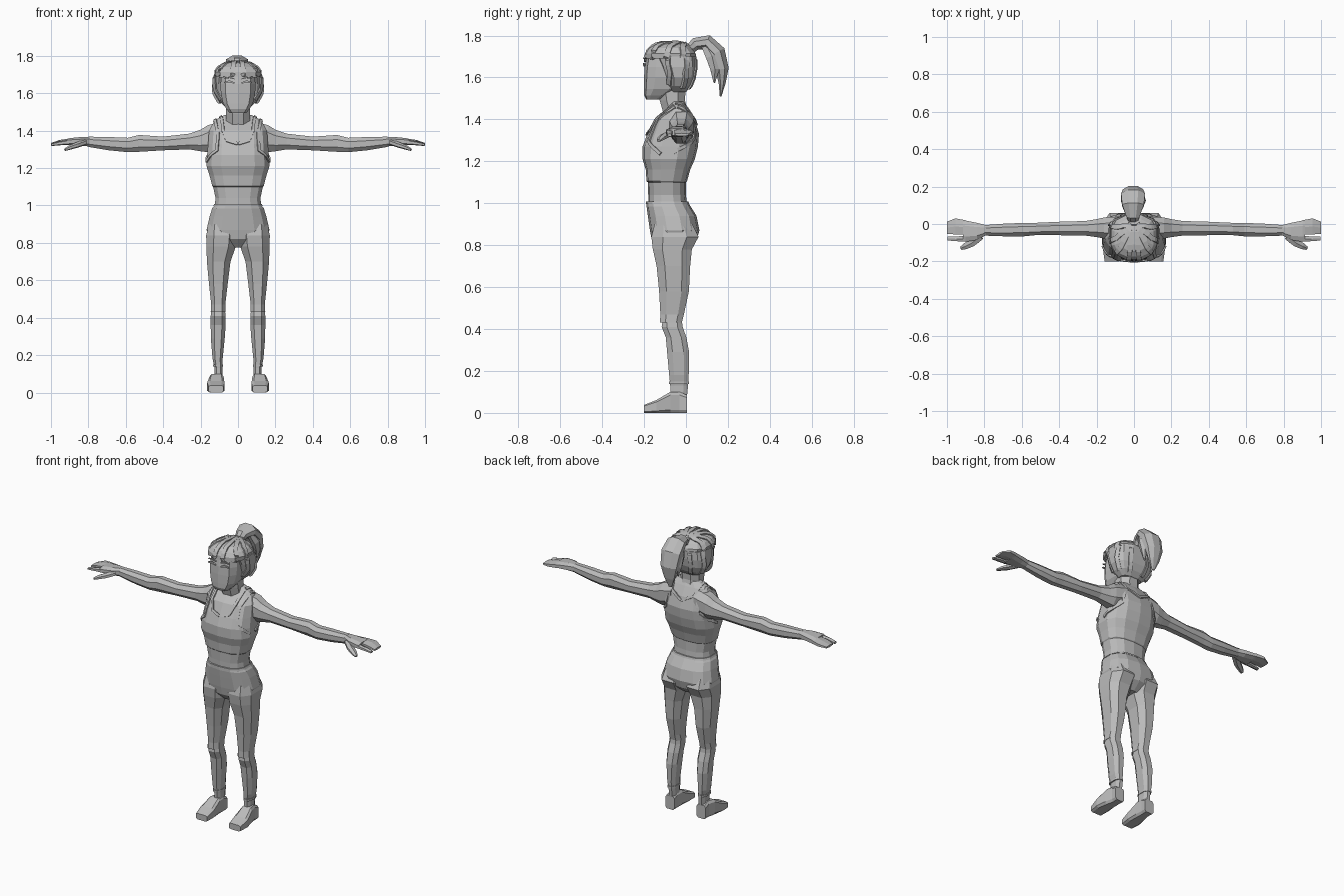
import bpy, bmesh, math
from mathutils import Vector
from mathutils.bvhtree import BVHTree

grey = bpy.data.materials.new("plain_grey")
grey.diffuse_color = (0.5, 0.5, 0.5, 1)


def skin(name, rings, mirror=False):
    """Bridge equal-length point rings, cap both ends, flat shade."""
    bm = bmesh.new()
    loops = [[bm.verts.new(p) for p in r] for r in rings]
    n = len(loops[0])
    for a, b in zip(loops, loops[1:]):
        for i in range(n):
            bm.faces.new((a[i], a[(i + 1) % n], b[(i + 1) % n], b[i]))
    bm.faces.new(loops[0])
    bm.faces.new(loops[-1])
    bmesh.ops.recalc_face_normals(bm, faces=bm.faces)
    mesh = bpy.data.meshes.new(name)
    bm.to_mesh(mesh)
    bm.free()
    mesh.materials.append(grey)
    ob = bpy.data.objects.new(name, mesh)
    bpy.context.collection.objects.link(ob)
    if mirror:
        ob.modifiers.new("mirror", 'MIRROR').use_mirror_merge = False
    return ob


def outline(n, p):
    """Unit rounded-square outline with n corners."""
    def s(v):
        return math.copysign(abs(v) ** (2 / p), v)
    angles = [(i + 0.5) * 2 * math.pi / n for i in range(n)]
    pts = [(s(math.cos(a)), s(math.sin(a))) for a in angles]
    mx, my = max(q[0] for q in pts), max(q[1] for q in pts)
    return [(x / mx, y / my) for x, y in pts]


def loft(name, axis, rows, n=10, p=2.6, mirror=False):
    """rows: position on axis, then low/high limits on the other two axes."""
    rings = []
    for t, a0, a1, b0, b1 in rows:
        ring = []
        for u, v in outline(n, p):
            a = (a0 + a1) / 2 + u * (a1 - a0) / 2
            b = (b0 + b1) / 2 + v * (b1 - b0) / 2
            ring.append({'x': (t, a, b), 'y': (a, t, b), 'z': (a, b, t)}[axis])
        rings.append(ring)
    return skin(name, rings, mirror)


def tube(name, path, sizes, normals, n=4, mirror=False):
    """Sweep a flat section (half width, half thickness) along a path."""
    path = [Vector(q) for q in path]
    rings = []
    for i, c in enumerate(path):
        t = (path[min(i + 1, len(path) - 1)] - path[max(i - 1, 0)]).normalized()
        side = t.cross(Vector(normals[i])).normalized()
        up = side.cross(t)
        w, h = sizes[i]
        rings.append([c + side * u * w + up * v * h for u, v in outline(n, 2)])
    return skin(name, rings, mirror)


def trim(name, ob, path, width, thick, mirror=True):
    """Thin raised band following the surface of another part."""
    tree = BVHTree.FromPolygons([v.co for v in ob.data.vertices],
                                [f.vertices for f in ob.data.polygons])
    path = [Vector(q) for q in path]
    dense = [a.lerp(b, k / 4) for a, b in zip(path, path[1:]) for k in range(4)] + [path[-1]]
    hits = [tree.find_nearest(q) for q in dense]
    return tube(name, [h[0] for h in hits], [(width, thick)] * len(hits),
                [h[1] for h in hits], mirror=mirror)


# Torso with chest and tapered shoulders
torso = loft("torso", 'z', [
    (0.99, -.125, .125, -.18, .005), (1.04, -.12, .12, -.18, 0),
    (1.10, -.133, .133, -.182, .0), (1.105, -.138, .138, -.188, .005),
    (1.16, -.152, .152, -.192, .02), (1.21, -.168, .168, -.207, .042),
    (1.27, -.165, .165, -.207, .057), (1.33, -.16, .16, -.185, .062),
    (1.40, -.155, .155, -.15, .042), (1.455, -.125, .125, -.085, .01),
    (1.485, -.07, .07, -.07, -.01)], n=14)

# Hips
loft("hips", 'z', [
    (1.005, -.122, .122, -.188, .01), (.985, -.138, .138, -.188, .022),
    (.94, -.152, .152, -.182, .05), (.87, -.168, .168, -.172, .064),
    (.82, -.15, .15, -.162, .05), (.775, -.045, .045, -.12, .0)], n=14, p=2.5)

# Trouser legs and bare calves
loft("trouser_leg", 'z', [
    (.90, .03, .155, -.15, .03), (.84, .005, .17, -.165, .06),
    (.78, .012, .169, -.158, .028), (.70, .04, .166, -.14, .02),
    (.58, .055, .155, -.128, .014), (.47, .068, .143, -.122, -.01),
    (.43, .066, .146, -.124, -.02)], n=8, mirror=True)
loft("lower_leg", 'z', [
    (.46, .072, .14, -.108, -.022), (.41, .066, .146, -.116, -.016),
    (.36, .066, .146, -.096, .002), (.29, .071, .145, -.09, .015),
    (.18, .082, .136, -.08, .013), (.13, .084, .125, -.075, .01),
    (.08, .084, .125, -.075, .005)], n=8, mirror=True)
loft("ankle_band", 'z', [(.15, .08, .134, -.08, .014), (.138, .08, .134, -.08, .014)],
     n=8, mirror=True)

# Feet
loft("foot", 'y', [
    (-.2, .077, .157, 0, .038), (-.14, .072, .165, 0, .062),
    (-.075, .077, .152, 0, .1), (-.03, .08, .14, 0, .1), (.005, .078, .142, 0, .085)],
     n=8, p=5, mirror=True)

# Arms, from inside the shoulder to the wrist
loft("arm", 'x', [
    (.08, -.085, .04, 1.31, 1.45), (.16, -.078, .035, 1.285, 1.43),
    (.20, -.07, .026, 1.29, 1.405), (.26, -.062, .016, 1.30, 1.384),
    (.40, -.06, .012, 1.295, 1.368), (.53, -.06, .006, 1.287, 1.377),
    (.59, -.066, .006, 1.285, 1.362), (.69, -.066, .002, 1.295, 1.366),
    (.80, -.062, -.006, 1.313, 1.368)], n=8, p=2.2, mirror=True)

# Hands
loft("palm", 'x', [
    (.79, -.06, -.006, 1.316, 1.367), (.84, -.085, .006, 1.318, 1.366),
    (.90, -.095, .018, 1.322, 1.36), (.915, -.09, .02, 1.324, 1.356)], n=8, mirror=True)
loft("fingers", 'x', [
    (.90, -.056, .02, 1.324, 1.358), (.955, -.056, .03, 1.324, 1.35),
    (1.0, -.052, .012, 1.32, 1.334)], n=6, mirror=True)
loft("index_finger", 'x', [
    (.89, -.094, -.064, 1.325, 1.354), (.95, -.092, -.066, 1.322, 1.344),
    (.998, -.088, -.068, 1.318, 1.332)], n=6, mirror=True)
tube("thumb", [(.82, -.065, 1.338), (.865, -.1, 1.322), (.90, -.118, 1.31), (.925, -.13, 1.298)],
     [(.02, .016), (.02, .015), (.017, .012), (.009, .007)], [(0, 0, 1)] * 4, n=6, mirror=True)

# Neck and head
loft("neck", 'z', [
    (1.36, -.08, .08, -.13, .03), (1.43, -.066, .066, -.108, .01),
    (1.49, -.064, .064, -.125, -.005), (1.57, -.065, .065, -.14, 0)], n=8, p=2.2)
loft("head", 'z', [
    (1.495, -.045, .045, -.19, -.125), (1.515, -.062, .062, -.2, -.085),
    (1.545, -.08, .08, -.201, -.03), (1.6, -.092, .092, -.2, 0),
    (1.65, -.093, .093, -.197, 0), (1.71, -.088, .088, -.186, 0),
    (1.74, -.06, .06, -.15, -.03)], n=10, p=3)

# Face details
for name, z, y, h in (("eyebrow", 1.682, -.196, .004), ("eye", 1.66, -.199, .006)):
    tube(name, [(.018, y, z - .006), (.045, y, z + .003), (.072, y + .004, z - .002)],
         [(h / 2, .004), (h, .005), (h / 2, .004)], [(0, -1, 0)] * 3, mirror=True)

# Swept-back hair, split into lower sides and upper cap
hair_sides = loft("hair_sides", 'z', [
    (1.53, -.07, .07, -.075, 0), (1.56, -.105, .105, -.095, .025),
    (1.60, -.127, .127, -.105, .042), (1.65, -.132, .132, -.125, .05),
    (1.70, -.125, .125, -.15, .05)], n=12)
hair_cap = loft("hair_cap", 'z', [
    (1.69, -.118, .118, -.192, .05), (1.715, -.122, .122, -.19, .046),
    (1.74, -.105, .105, -.175, .025), (1.76, -.07, .07, -.145, 0),
    (1.768, -.03, .03, -.11, -.03)], n=12)

# Locks combed from the hairline to the tie
for x, y, z in ((.03, -.19, 1.69), (.09, -.165, 1.685), (.125, -.1, 1.68), (.125, -.02, 1.67)):
    trim("hair_lock", hair_cap, [(x, y, z), (x * .75, y * .75, 1.75), (.012, -.01, 1.76)],
         .013, .007)
for x, y, z in ((.1, -.09, 1.56), (.1, -.01, 1.54), (.045, .02, 1.54)):
    trim("side_lock", hair_sides, [(x, y, z), (x * 1.3, y + .01, 1.62), (x * 1.1, y + .01, 1.7)],
         .012, .007)

# Ponytail: tie, main lock and two tips
yz = [(.012, 1.728), (.045, 1.76), (.10, 1.768), (.148, 1.72), (.172, 1.64), (.172, 1.57), (.165, 1.51)]
tube("hair_tie", [(0, .0, 1.725), (0, .022, 1.748)], [(.034, .03)] * 2, [(1, 0, 0)] * 2, n=8)
tube("ponytail", [(-.005, y, z) for y, z in yz],
     [(.022, .022), (.03, .036), (.036, .058), (.04, .064), (.032, .055), (.016, .035), (.004, .01)],
     [(1, 0, 0)] * 7, n=8)
for x in (-.045, .038):
    tube("ponytail_tip", [(x * .5, .09, 1.765), (x, .125, 1.70), (x, .138, 1.64), (x * .9, .135, 1.575)],
         [(.022, .02), (.03, .026), (.022, .022), (.004, .004)], [(1, 0, 0)] * 4, n=6)

# Garment edges: neckline, armholes, chest hem and waistband
trim("front_neckline", torso, [(.088, -.06, 1.47), (.082, -.15, 1.41), (.06, -.19, 1.355),
                               (0, -.2, 1.335)], .008, .007)
trim("back_neckline", torso, [(.088, -.05, 1.47), (.08, .03, 1.42), (0, .06, 1.38)], .008, .007)
trim("front_armhole", torso, [(.122, -.05, 1.46), (.11, -.15, 1.39), (.12, -.19, 1.30),
                              (.165, -.12, 1.235)], .008, .007)
trim("back_armhole", torso, [(.122, -.04, 1.46), (.105, .04, 1.4), (.12, .05, 1.31),
                             (.165, -.07, 1.235)], .008, .007)
loft("waistband", 'z', [(1.008, -.127, .127, -.19, .012), (.996, -.132, .132, -.19, .016)], n=14)
